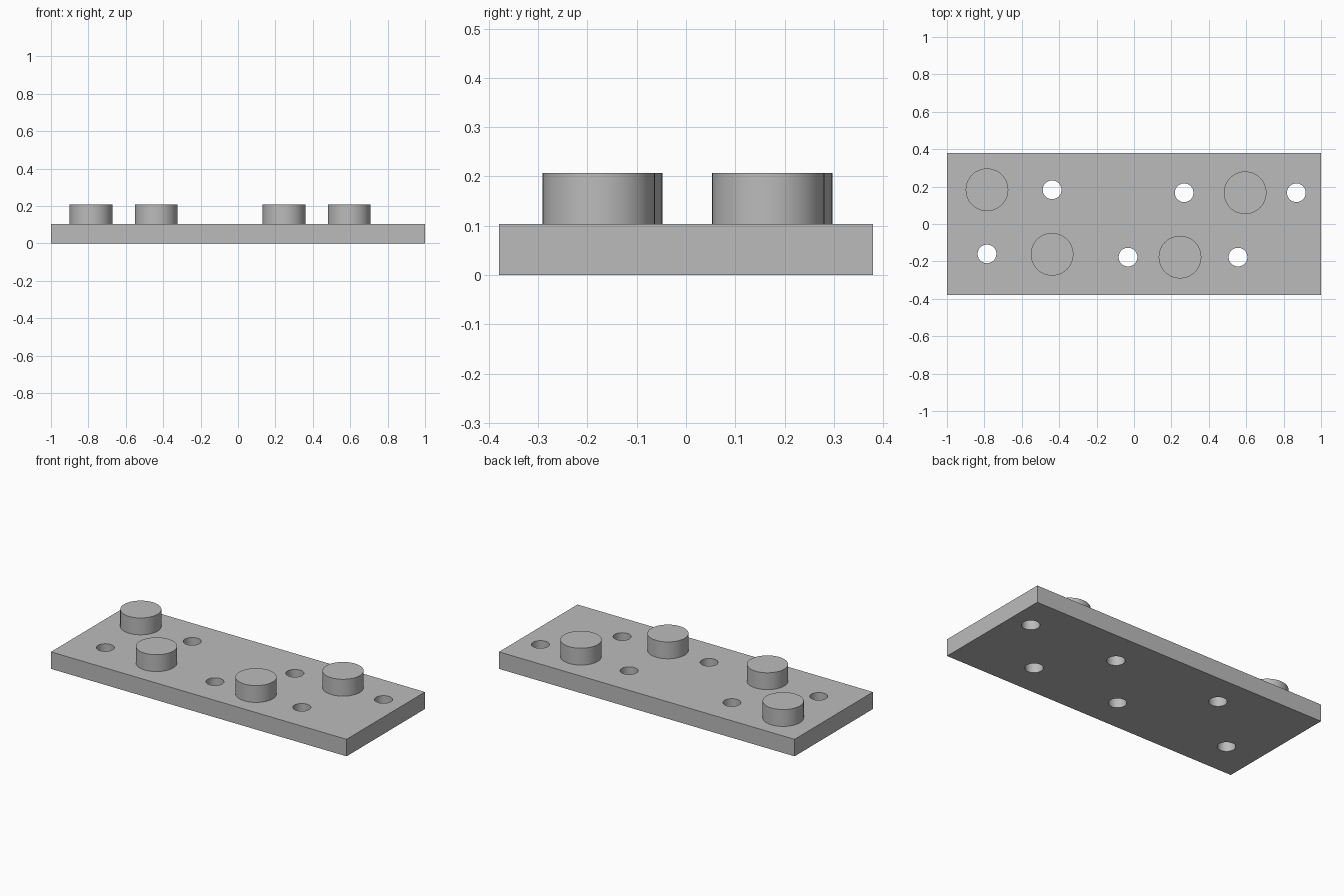
import bpy
import math

cube = bpy.data.objects.get("Cube")
if cube:
    bpy.data.objects.remove(cube, do_unlink=True)

PLATE_TOP = 0.104
PEG_TOP = 0.207

grey = bpy.data.materials.new("plain grey")
grey.use_nodes = True
GREY = (0.5, 0.5, 0.5, 1)
grey.diffuse_color = GREY
grey.node_tree.nodes["Principled BSDF"].inputs["Base Color"].default_value = GREY


def cylinder(name, x, y, radius, bottom, top):
    bpy.ops.mesh.primitive_cylinder_add(
        vertices=48, radius=radius, depth=top - bottom,
        location=(x, y, (bottom + top) / 2))
    obj = bpy.context.object
    obj.name = name
    obj.data.materials.append(grey)
    return obj


def smooth(obj):
    bpy.ops.object.select_all(action="DESELECT")
    obj.select_set(True)
    bpy.context.view_layer.objects.active = obj
    bpy.ops.object.shade_smooth_by_angle(angle=math.radians(30))


# Flat base plate
bpy.ops.mesh.primitive_cube_add(size=1, location=(0, 0, PLATE_TOP / 2))
plate = bpy.context.object
plate.name = "base_plate"
plate.scale = (2, 0.758, PLATE_TOP)
bpy.ops.object.transform_apply(location=False, rotation=False, scale=True)
plate.data.materials.append(grey)

# Round through holes
holes = [(-0.438, 0.183), (0.268, 0.167), (0.868, 0.167),
         (-0.786, -0.16), (-0.032, -0.177), (0.556, -0.177)]
for i, (x, y) in enumerate(holes, 1):
    cutter = cylinder(f"hole_cutter_{i}", x, y, 0.05, -0.1, 0.3)
    cut = plate.modifiers.new(f"hole_{i}", "BOOLEAN")
    cut.operation = "DIFFERENCE"
    cut.solver = "EXACT"
    cut.object = cutter
    bpy.context.view_layer.objects.active = plate
    bpy.ops.object.modifier_apply(modifier=cut.name)
    bpy.data.objects.remove(cutter, do_unlink=True)
smooth(plate)

# Pegs standing on the plate
pegs = [(-0.786, 0.183), (-0.438, -0.162), (0.246, -0.177), (0.594, 0.167)]
for i, (x, y) in enumerate(pegs, 1):
    smooth(cylinder(f"peg_{i}", x, y, 0.114, PLATE_TOP, PEG_TOP))
